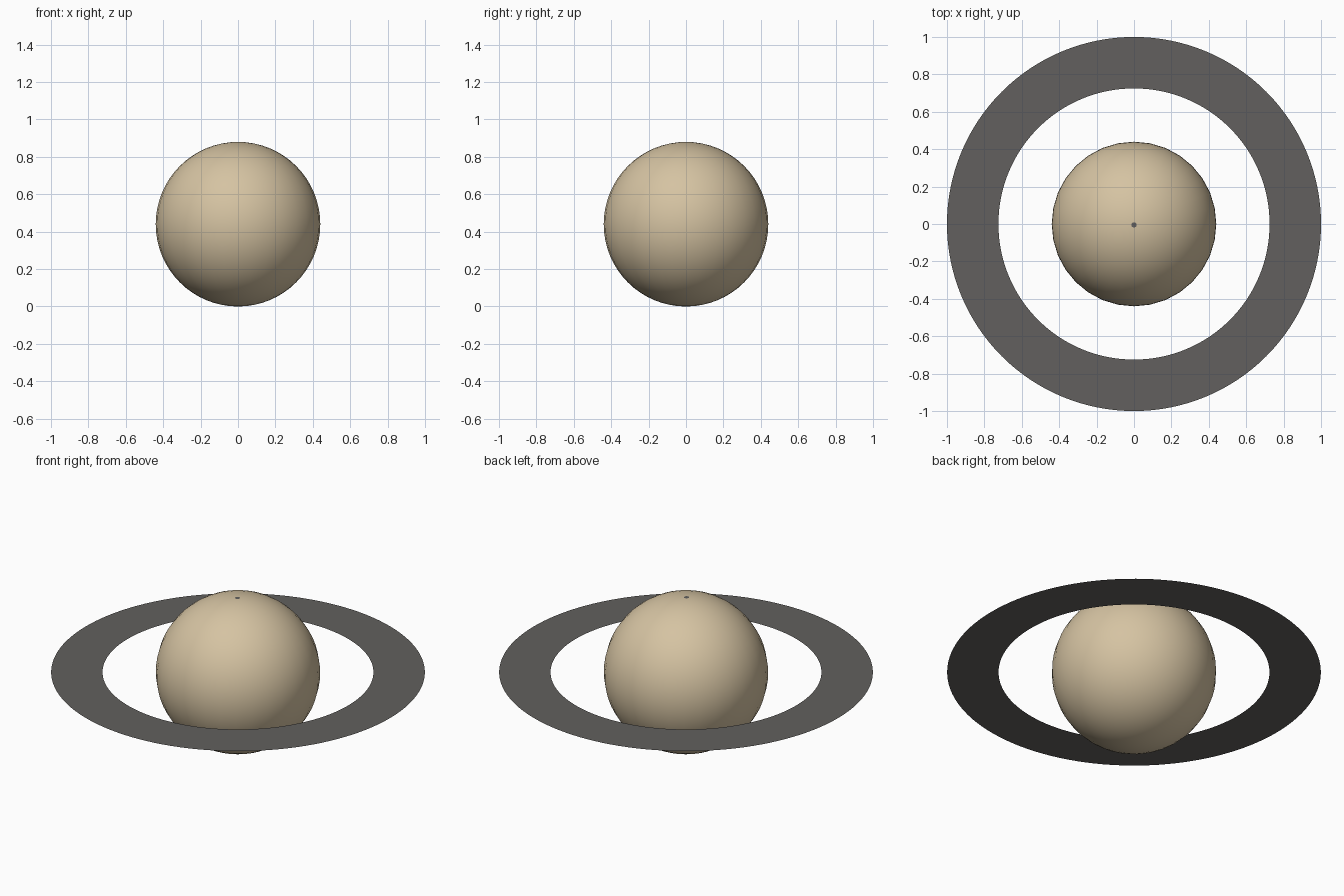
import bpy, bmesh, math

if "Cube" in bpy.data.objects:
    bpy.data.objects.remove(bpy.data.objects["Cube"])

R = 0.44            # planet radius
INNER, OUTER = 0.725, 1.0
SEG = 128


def material(name, rgb):
    m = bpy.data.materials.new(name)
    lin = [((c / 255 + 0.055) / 1.055) ** 2.4 for c in rgb]
    m.diffuse_color = (*lin, 1)
    m.use_nodes = True
    m.node_tree.nodes["Principled BSDF"].inputs["Base Color"].default_value = m.diffuse_color
    return m


def make(name, bm, mats, smooth):
    me = bpy.data.meshes.new(name)
    for f in bm.faces:
        f.smooth = smooth
    bm.to_mesh(me)
    bm.free()
    ob = bpy.data.objects.new(name, me)
    for m in mats:
        me.materials.append(m)
    ob.location.z = R
    bpy.context.collection.objects.link(ob)
    return ob


sand = material("sand", (213, 195, 162))
grey = material("ring grey", (98, 96, 94))

# planet: smooth ball
bm = bmesh.new()
bmesh.ops.create_uvsphere(bm, u_segments=32, v_segments=32, radius=R)
make("planet", bm, [sand], True)

# tiny dark spot on the upper pole
bm = bmesh.new()
bmesh.ops.create_circle(bm, cap_ends=True, segments=12, radius=0.014)
for v in bm.verts:
    v.co.z = R + 0.0005
    v.co.y -= 0.005
make("pole_spot", bm, [grey], False)

# ring: flat sheet between two circles
bm = bmesh.new()
loops = []
for r in (INNER, OUTER):
    loops.append([bm.verts.new((r * math.cos(2 * math.pi * i / SEG),
                                r * math.sin(2 * math.pi * i / SEG), 0))
                  for i in range(SEG)])
a, b = loops
for i in range(SEG):
    j = (i + 1) % SEG
    bm.faces.new((a[i], b[i], b[j], a[j]))
make("ring", bm, [grey], False)
